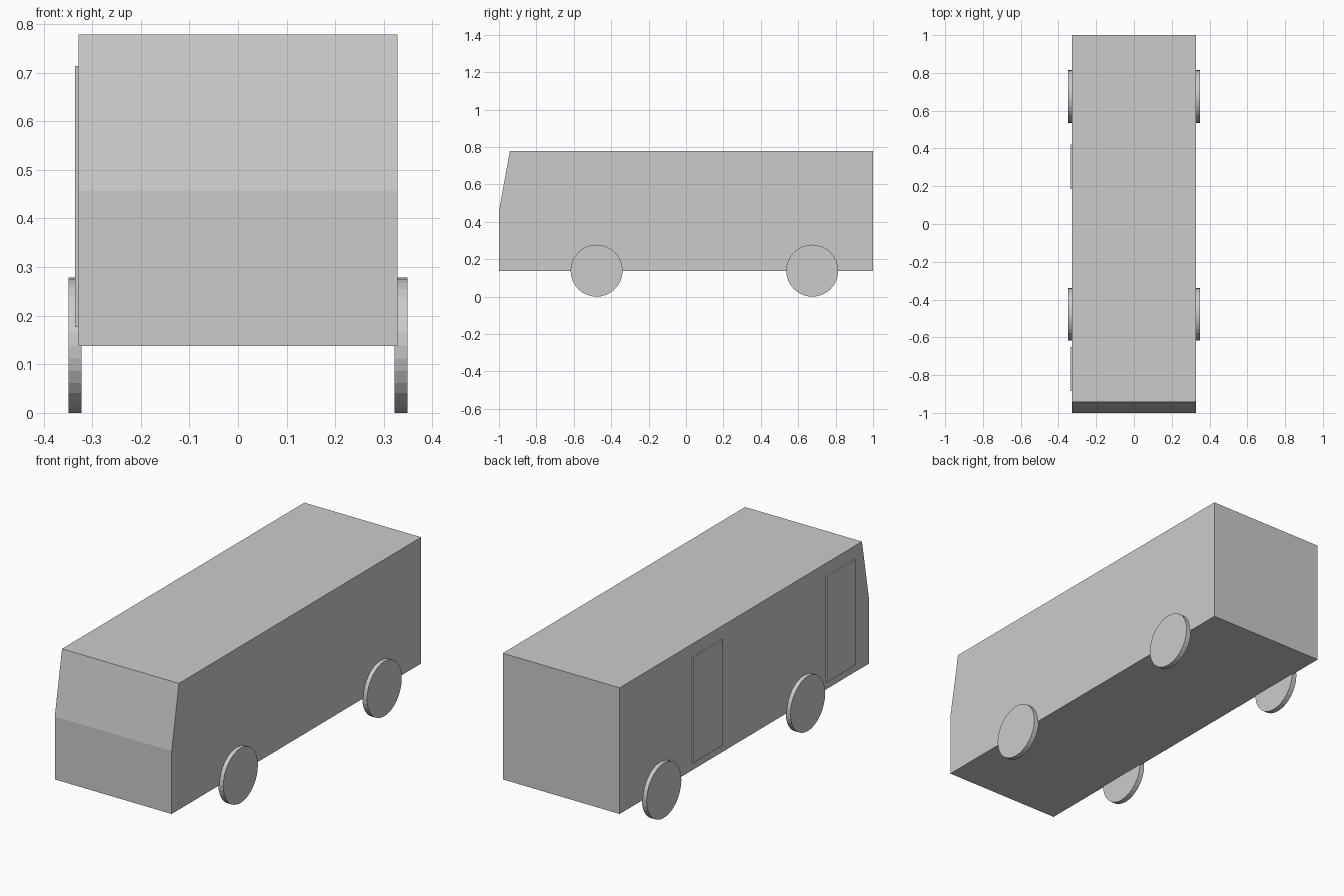
import bpy, bmesh, math

if "Cube" in bpy.data.objects:
    bpy.data.objects.remove(bpy.data.objects["Cube"])

HALF_W = 0.328


def extrude_profile(name, profile, x0, x1):
    """Side profile of (y, z) points extruded across x."""
    bm = bmesh.new()
    face = bm.faces.new([bm.verts.new((x0, y, z)) for y, z in profile])
    ext = bmesh.ops.extrude_face_region(bm, geom=[face])
    moved = [v for v in ext["geom"] if isinstance(v, bmesh.types.BMVert)]
    bmesh.ops.translate(bm, verts=moved, vec=(x1 - x0, 0, 0))
    bmesh.ops.recalc_face_normals(bm, faces=bm.faces[:])
    mesh = bpy.data.meshes.new(name)
    bm.to_mesh(mesh)
    bm.free()
    obj = bpy.data.objects.new(name, mesh)
    bpy.context.collection.objects.link(obj)
    return obj


# Body with slanted windscreen
extrude_profile("body", [(-1, 0.138), (1, 0.138), (1, 0.778),
                         (-0.942, 0.778), (-1, 0.457)], -HALF_W, HALF_W)

# Passenger doors, raised panels on one side only
for name, y0, y1 in (("front_door", -0.885, -0.65), ("middle_door", 0.185, 0.42)):
    extrude_profile(name, [(y0, 0.177), (y1, 0.177), (y1, 0.713), (y0, 0.713)],
                    -0.335, -HALF_W + 0.002)

# Wheels, thin discs on both sides
for axle, y in (("front", -0.478), ("rear", 0.675)):
    for side, s in (("left", -1), ("right", 1)):
        bpy.ops.mesh.primitive_cylinder_add(
            vertices=32, radius=0.139, depth=0.027,
            location=(s * 0.3355, y, 0.139), rotation=(0, math.pi / 2, 0))
        bpy.context.object.name = f"{axle}_{side}_wheel"
